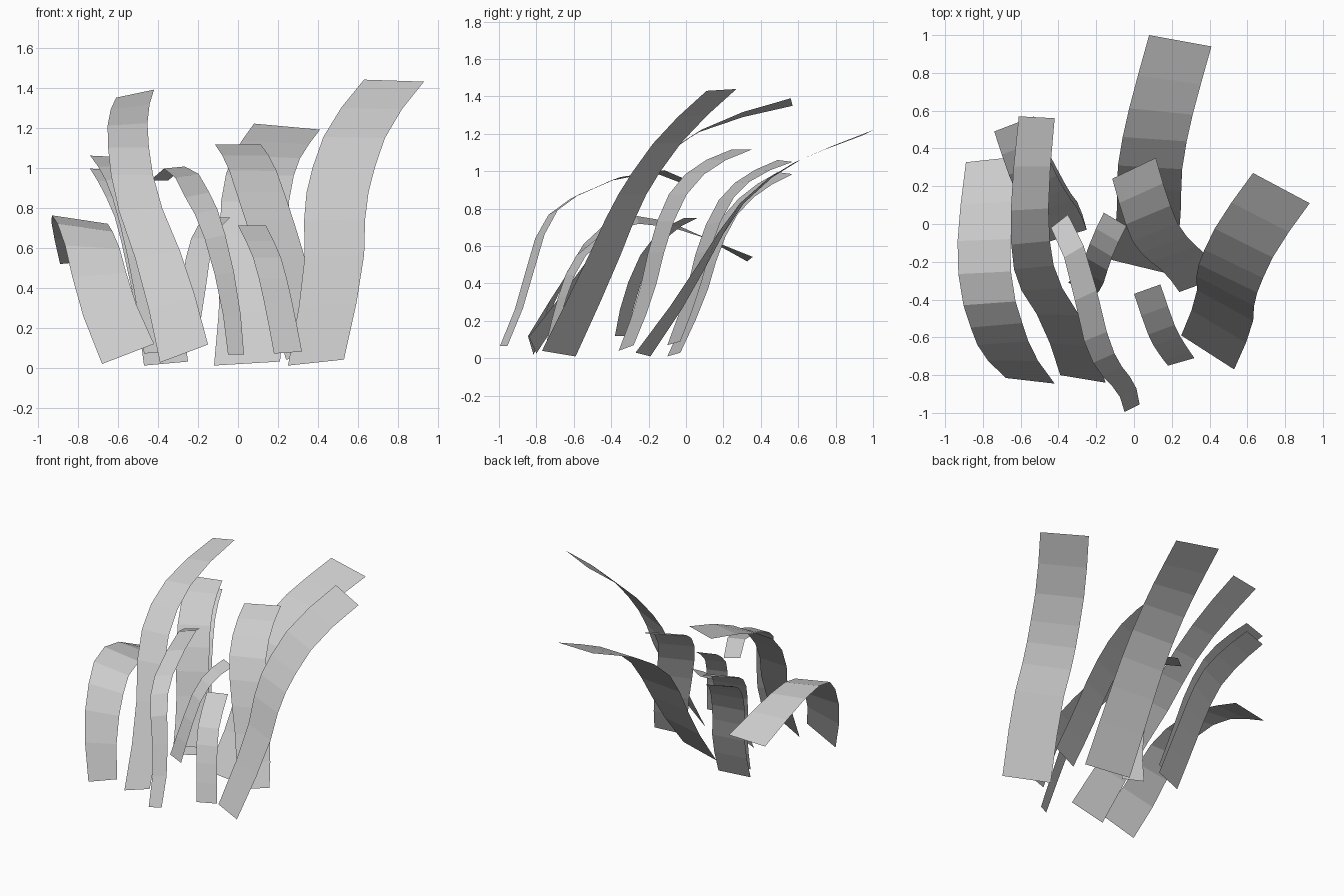
import bpy, bmesh
from mathutils import Vector


def spline(pts, t):
    """Point at t (0..1) on a smooth curve through pts."""
    n = len(pts) - 1
    i = min(int(t * n), n - 1)
    u = t * n - i
    b, c = pts[i], pts[i + 1]
    a = pts[i - 1] if i > 0 else 2 * b - c
    d = pts[i + 2] if i + 2 <= n else 2 * c - b
    return 0.5 * (2 * b + (c - a) * u + (2 * a - 5 * b + 4 * c - d) * u ** 2
                  + (3 * b - a - 3 * c + d) * u ** 3)


def blade(name, path, sides, segments=8):
    """Flat ribbon along path; sides are half-width vectors from base to tip."""
    path = [Vector(p) for p in path]
    sides = [Vector(s) for s in sides]
    bm = bmesh.new()
    prev = None
    for i in range(segments + 1):
        t = i / segments
        c, s = spline(path, t), spline(sides, t)
        row = [bm.verts.new(c - s), bm.verts.new(c + s)]
        if prev:
            bm.faces.new((prev[0], prev[1], row[1], row[0]))
        prev = row
    mesh = bpy.data.meshes.new(name)
    bm.to_mesh(mesh)
    bm.free()
    bpy.context.collection.objects.link(bpy.data.objects.new(name, mesh))


# Left and front blades that bend over at the top
blade("left_drooping_blade",
      [(-.55, -.83, .068), (-.665, -.69, .35), (-.715, -.57, .56), (-.765, -.42, .70),
       (-.795, -.20, .74), (-.785, .04, .67), (-.75, .342, .53)],
      [(.13, -.015, .05), (.135, .01, .01), (.138, .01, -.02), (.14, .005, -.015),
       (.14, .015, .012)])
blade("front_thin_blade",
      [(-.01, -.975, .065), (-.04, -.87, .33), (-.10, -.80, .60), (-.16, -.71, .78),
       (-.22, -.54, .89), (-.295, -.21, 1.005), (-.395, .015, .935)],
      [(.04, .02, 0), (.05, .025, .01), (.06, .025, .012), (.045, .035, 0)])

# Tall blades
blade("left_tall_blade",
      [(-.27, -.82, .07), (-.37, -.54, .47), (-.50, -.32, .83), (-.545, -.13, 1.075),
       (-.55, .16, 1.255), (-.515, .565, 1.37)],
      [(.12, -.02, .045), (.105, .01, 0), (.095, -.005, .02)])
blade("right_tall_blade",
      [(.39, -.68, .025), (.475, -.47, .47), (.485, -.34, .77), (.52, -.23, .97),
       (.61, -.05, 1.21), (.78, .19, 1.435)],
      [(.14, -.09, .015), (.155, -.075, 0), (.15, -.08, -.005)])
blade("back_tall_blade",
      [(.045, -.23, .02), (.075, 0, .35), (.08, .15, .61), (.085, .30, .83),
       (.12, .5, 1.0), (.17, .7, 1.1), (.245, .97, 1.205)],
      [(.165, -.04, .01), (.17, -.01, 0), (.165, -.03, -.015)])
blade("centre_blade",
      [(.35, -.32, .055), (.28, -.22, .32), (.20, -.15, .60), (.12, -.06, .85),
       (.06, .09, 1.02), (0, .295, 1.115)],
      [(.11, .04, .015), (.12, .045, 0), (.115, .055, 0)])

# Short blades
blade("front_short_blade",
      [(.25, -.73, .075), (.20, -.66, .33), (.145, -.56, .55), (.07, -.345, .71)],
      [(.07, .02, .005), (.07, .025, 0), (.07, .025, 0)], 6)
blade("middle_short_blade",
      [(-.28, -.345, .12), (-.235, -.30, .33), (-.20, -.21, .55), (-.16, -.10, .68),
       (-.10, .025, .75)],
      [(.07, -.035, 0), (.06, -.035, 0), (.06, -.035, 0)], 6)

# Overlapping pair at the back left
for name, path in (
        ("back_left_lower_blade",
         [(-.36, -.065, .02), (-.40, .06, .30), (-.45, .13, .53), (-.50, .22, .74),
          (-.57, .36, .89), (-.635, .53, .99)]),
        ("back_left_upper_blade",
         [(-.36, -.065, .08), (-.40, .03, .34), (-.45, .10, .60), (-.51, .20, .83),
          (-.57, .34, .97), (-.635, .53, 1.055)])):
    blade(name, path, [(.11, .035, .01), (.11, .04, .01), (.105, .04, -.005)])
